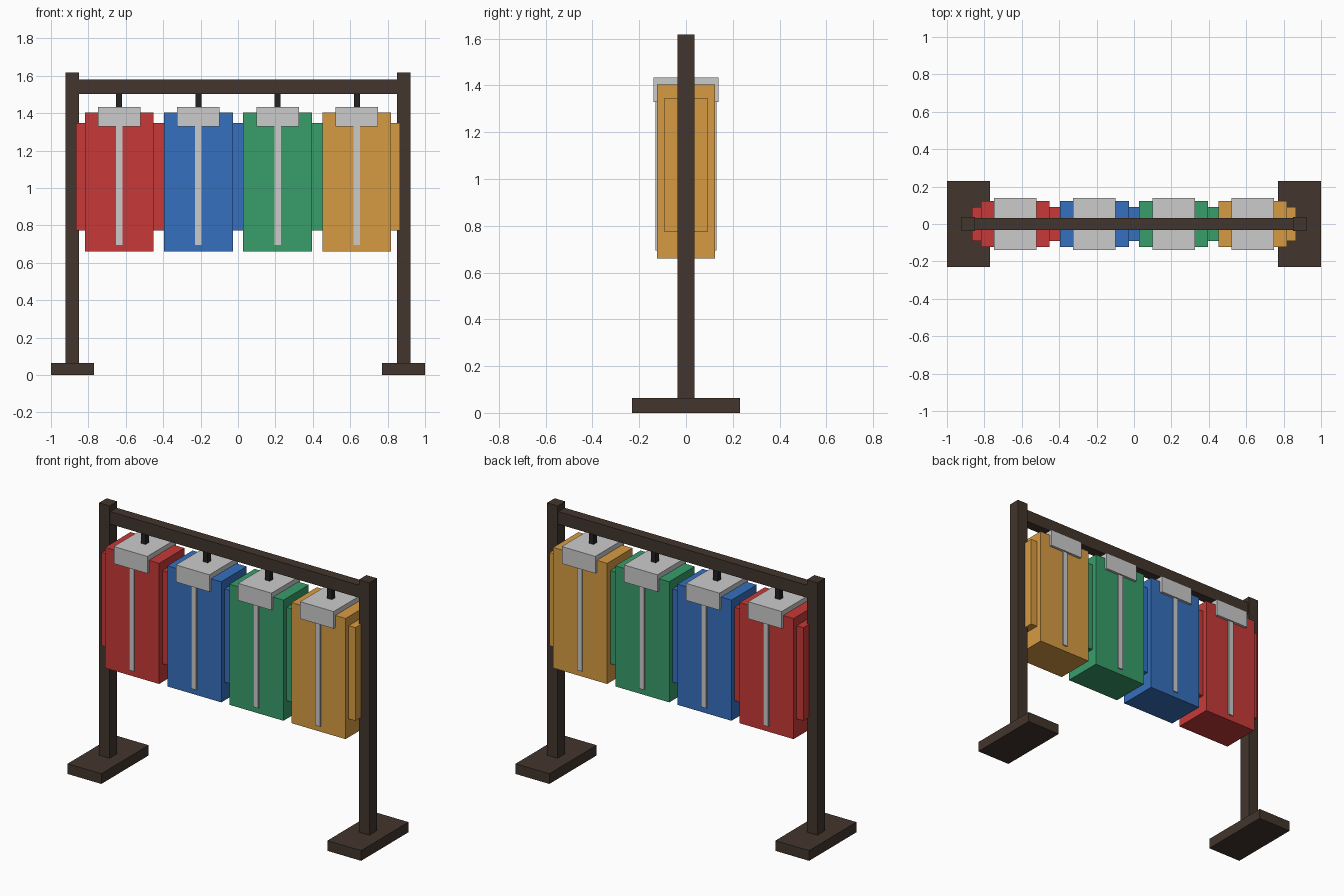
import bpy

if "Cube" in bpy.data.objects:
    bpy.data.objects.remove(bpy.data.objects["Cube"])


def material(name, rgb):
    m = bpy.data.materials.new(name)
    m.diffuse_color = (*rgb, 1)
    m.use_nodes = True
    m.node_tree.nodes["Principled BSDF"].inputs["Base Color"].default_value = m.diffuse_color
    return m


def box(name, x, y, z, mat=None):
    """Box from (min, max) ranges on each axis."""
    bpy.ops.mesh.primitive_cube_add(size=1)
    o = bpy.context.object
    o.name = name
    for v in o.data.vertices:
        v.co = [r[0] if c < 0 else r[1] for c, r in zip(v.co, (x, y, z))]
    if mat:
        o.data.materials.append(mat)
    return o


def span(c, half):
    return (c - half, c + half)


wood = material("dark_wood", (0.055, 0.036, 0.026))
black = material("black_metal", (0.016, 0.016, 0.018))
cloths = [("red", (0.57, 0.042, 0.039)), ("blue", (0.035, 0.16, 0.51)),
          ("green", (0.04, 0.34, 0.145)), ("amber", (0.68, 0.33, 0.055))]

# Frame: feet, posts and rail
for side, s in (("left", -1), ("right", 1)):
    box(side + "_foot", span(s * 0.885, 0.115), span(0, 0.23), (0, 0.063), wood)
    box(side + "_post", span(s * 0.885, 0.036), span(0, 0.037), (0.06, 1.617), wood)
box("top_rail", span(0, 0.86), span(0, 0.031), (1.503, 1.58), wood)

# Hanging packs
for i, (color, rgb) in enumerate(cloths):
    cx = (i - 1.5) * 0.4233
    cloth = material(color + "_cloth", rgb)
    box(color + "_body", span(cx, 0.184), span(0, 0.123), (0.66, 1.403), cloth)
    # Side pockets: inner ones reach into the neighbouring pack
    right = 0.23 if i == 3 else 0.245
    box(color + "_right_pocket", (cx + 0.175, cx + right), span(0, 0.092), (0.773, 1.347), cloth)
    if i == 0:
        box(color + "_left_pocket", (cx - 0.23, cx - 0.175), span(0, 0.092), (0.773, 1.347), cloth)
    # Top flap, front and back straps, hook
    box(color + "_flap", span(cx, 0.114), span(0, 0.139), (1.328, 1.433))
    for side, s in (("front", -1), ("back", 1)):
        box(f"{color}_{side}_strap", span(cx, 0.017), span(s * 0.122, 0.009), (0.695, 1.35))
    box(color + "_hook", span(cx, 0.016), span(0, 0.016), (1.40, 1.52), black)
